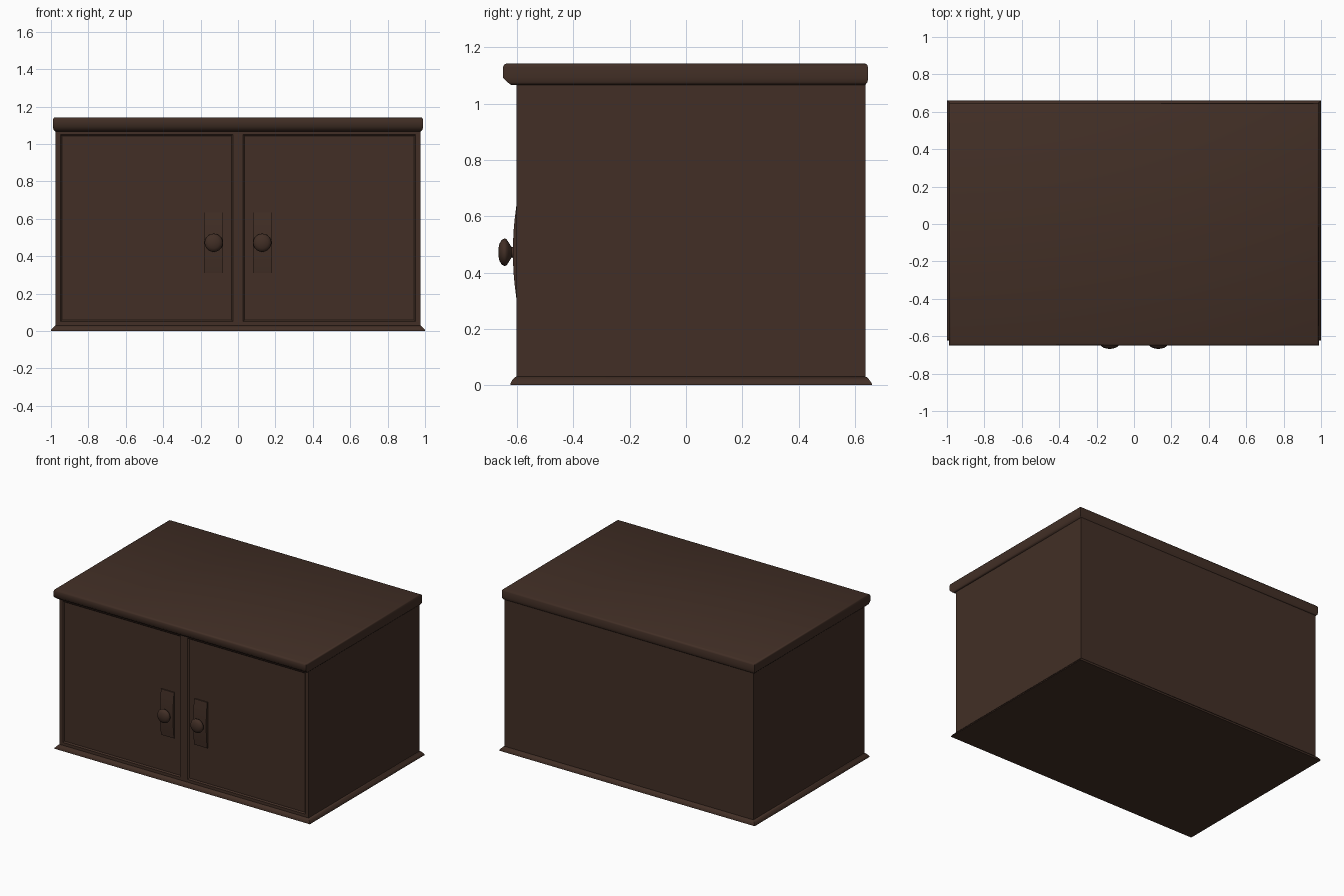
import bpy, bmesh, math
from mathutils import Vector

cube = bpy.data.objects.get("Cube")
if cube:
    bpy.data.objects.remove(cube, do_unlink=True)

wood = bpy.data.materials.new("dark brown wood")
wood.use_nodes = True
COLOUR = (0.054, 0.028, 0.019, 1)
wood.diffuse_color = COLOUR
bsdf = wood.node_tree.nodes["Principled BSDF"]
bsdf.inputs["Base Color"].default_value = COLOUR
bsdf.inputs["Roughness"].default_value = 0.7


def finish(name, bm, smooth_angle=None):
    bmesh.ops.recalc_face_normals(bm, faces=bm.faces)
    mesh = bpy.data.meshes.new(name)
    bm.to_mesh(mesh)
    bm.free()
    mesh.materials.append(wood)
    obj = bpy.data.objects.new(name, mesh)
    bpy.context.collection.objects.link(obj)
    if smooth_angle:
        bpy.ops.object.select_all(action='DESELECT')
        obj.select_set(True)
        bpy.context.view_layer.objects.active = obj
        bpy.ops.object.shade_smooth_by_angle(angle=math.radians(smooth_angle))
    return obj


def bridge(bm, rings):
    """Skin a list of equal vertex rings and cap both ends."""
    for a, b in zip(rings, rings[1:]):
        n = len(a)
        for i in range(n):
            j = (i + 1) % n
            bm.faces.new((a[i], a[j], b[j], b[i]))
    bm.faces.new(rings[0])
    bm.faces.new(rings[-1])


def moulding(name, levels, smooth_angle=None):
    """Stack rectangles given as (z, half width, front y, back y)."""
    bm = bmesh.new()
    bridge(bm, [[bm.verts.new(p) for p in
                 ((-w, f, z), (w, f, z), (w, b, z), (-w, b, z))]
                for z, w, f, b in levels])
    return finish(name, bm, smooth_angle)


FRONT, BACK, HALF = -0.603, 0.638, 0.975

# Body with two recessed door panels
bm = bmesh.new()
bmesh.ops.create_cube(bm, size=1)
for v in bm.verts:
    v.co = (v.co.x * 2 * HALF,
            FRONT if v.co.y < 0 else BACK,
            1.08 if v.co.z > 0 else 0.01)
cuts = [((x, 0, 0), (1, 0, 0)) for x in (-0.95, -0.027, 0.027, 0.95)]
cuts += [((0, 0, z), (0, 0, 1)) for z in (0.05, 1.052)]
for point, normal in cuts:
    bmesh.ops.bisect_plane(bm, geom=bm.verts[:] + bm.edges[:] + bm.faces[:],
                           plane_co=Vector(point), plane_no=Vector(normal))
bm.normal_update()
doors = [f for f in bm.faces
         if f.normal.y < -0.9 and f.calc_area() > 0.5]
bmesh.ops.inset_individual(bm, faces=doors, thickness=0.012, depth=-0.008)
finish("cabinet_body_with_doors", bm)

# Flared plinth around the foot
moulding("base_moulding", [
    (0, 1.0, -0.624, 0.66),
    (0.006, 1.0, -0.624, 0.66),
    (0.018, 0.99, -0.617, 0.652),
    (0.028, 0.98, -0.608, 0.643),
    (0.03, HALF, FRONT, BACK)], 40)

# Top slab with eased edges and a deeper chamfer under the front
moulding("top_slab", [
    (1.067, 0.978, -0.622, 0.637),
    (1.076, 0.987, -0.634, 0.645),
    (1.092, 0.989, -0.65, 0.647),
    (1.13, 0.989, -0.65, 0.647),
    (1.139, 0.986, -0.646, 0.643),
    (1.143, 0.978, -0.638, 0.635)], 50)

# Handle plates and knobs
KNOB = [(0.022, -0.6), (0.019, -0.62), (0.035, -0.63), (0.047, -0.638),
        (0.049, -0.645), (0.044, -0.655), (0.03, -0.663), (0.01, -0.667)]
SIDES, STEPS = 20, 8
for side, x in (("right", -0.13), ("left", 0.13)):
    bm = bmesh.new()
    rings = []
    for i in range(STEPS + 1):
        t = 2 * i / STEPS - 1
        z = 0.473 + 0.162 * t
        y = -0.603 - 0.012 * (1 - t * t)
        rings.append([bm.verts.new(p) for p in
                      ((x - 0.051, -0.59, z), (x + 0.051, -0.59, z),
                       (x + 0.051, y, z), (x - 0.051, y, z))])
    bridge(bm, rings)
    finish(side + "_handle_plate", bm, 30)

    bm = bmesh.new()
    angles = [2 * math.pi * k / SIDES for k in range(SIDES)]
    bridge(bm, [[bm.verts.new((x + r * math.cos(a), y, 0.472 + r * math.sin(a)))
                 for a in angles] for r, y in KNOB])
    finish(side + "_knob", bm, 50)
